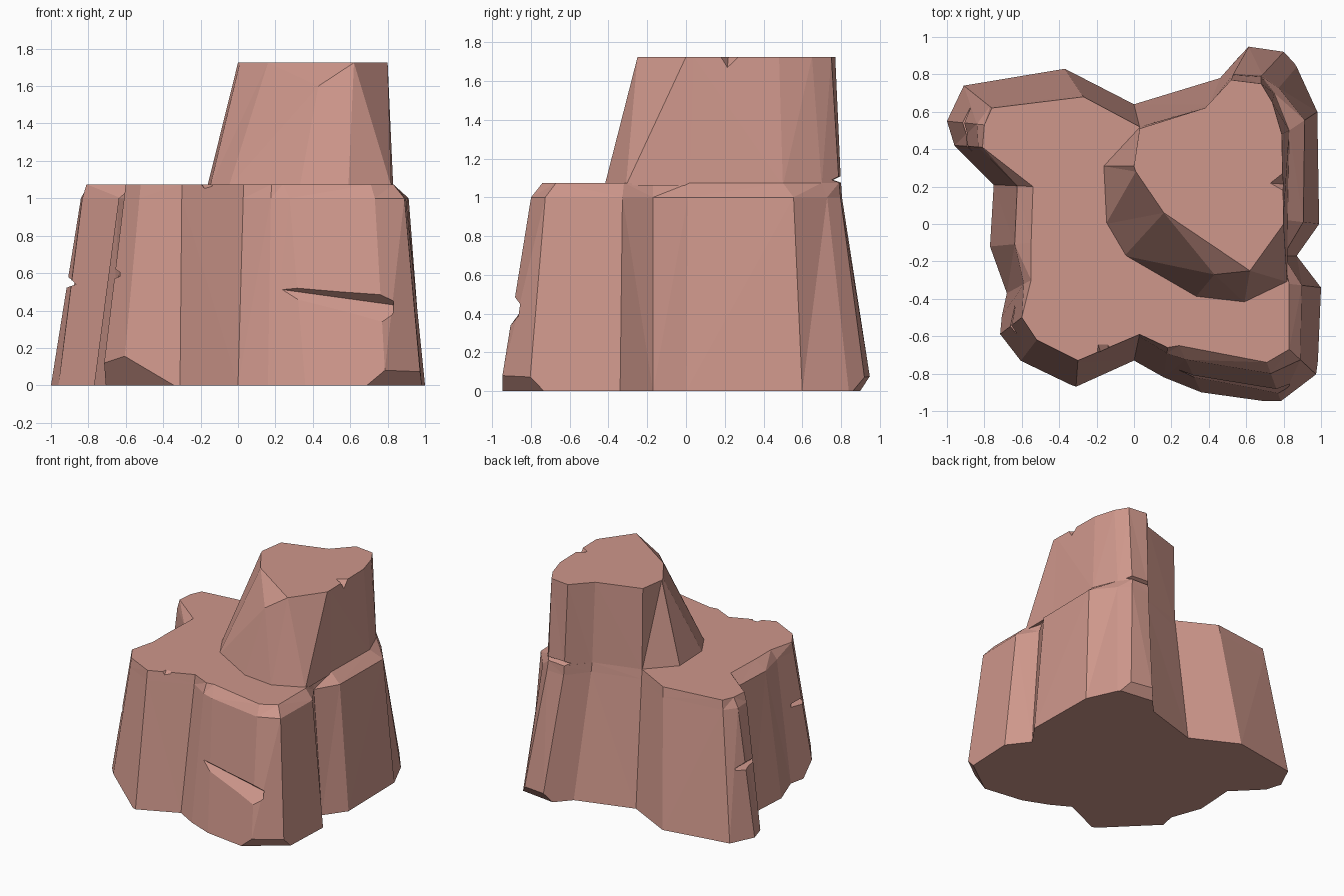
import bpy, bmesh
from mathutils import Vector

if "Cube" in bpy.data.objects:
    bpy.data.objects.remove(bpy.data.objects["Cube"])

mat = bpy.data.materials.new("pink_stone")
mat.diffuse_color = (0.62, 0.31, 0.26, 1)
mat.use_nodes = True
mat.node_tree.nodes["Principled BSDF"].inputs["Base Color"].default_value = mat.diffuse_color


def to_object(bm, name):
    bmesh.ops.recalc_face_normals(bm, faces=bm.faces)
    me = bpy.data.meshes.new(name)
    bm.to_mesh(me)
    bm.free()
    ob = bpy.data.objects.new(name, me)
    bpy.context.collection.objects.link(ob)
    me.materials.append(mat)
    return ob


def loft(rings):
    """Skin a stack of rings and cap both ends; returns bmesh, rings, top cap."""
    bm = bmesh.new()
    vs = [[bm.verts.new(p) for p in r] for r in rings]
    for a, b in zip(vs, vs[1:]):
        n = len(a)
        for i in range(n):
            j = (i + 1) % n
            bm.faces.new((a[i], a[j], b[j], b[i]))
    bm.faces.new(vs[0][::-1])
    return bm, vs, bm.faces.new(vs[-1])


def chip(ob, pts):
    """Cut a convex wedge out of the rock."""
    bm = bmesh.new()
    for p in pts:
        bm.verts.new(p)
    bmesh.ops.convex_hull(bm, input=bm.verts)
    cutter = to_object(bm, "chip_cutter")
    cutter.hide_render = True
    m = ob.modifiers.new("chip", 'BOOLEAN')
    m.operation, m.solver, m.object = 'DIFFERENCE', 'EXACT', cutter
    bpy.context.view_layer.objects.active = ob
    bpy.ops.object.modifier_apply(modifier=m.name)
    bpy.data.objects.remove(cutter)


# Lower tier: ground x, y, top x, y, and how far in the shoulder sits at z = 1
lower = [
    (-1.0, .55, -.80, .53, .8), (-.91, .74, -.76, .62, .93), (-.37, .83, -.27, .68, .93),
    (0, .64, .03, .52, .93), (.46, .78, .40, .63, .95), (.62, .96, .53, .80, .97),
    (.81, .93, .68, .79, .95), (.87, .84, .75, .70, .8), (.98, .60, .83, .50, .45),
    (.99, 0, .82, .02, .5), (.87, -.17, .79, -.17, .9), (1.0, -.34, .83, -.32, .6),
    (.98, -.81, .83, -.67, .6), (.79, -.96, .71, -.74, .73), (.36, -.90, .24, -.65, .7),
    (.16, -.82, .18, -.66, .8), (0, -.73, .03, -.59, .93), (-.31, -.87, -.30, -.73, .93),
    (-.62, -.75, -.52, -.62, .93), (-.73, -.60, -.60, -.50, .93), (-.68, -.37, -.55, -.30, .7),
    (-.77, -.12, -.55, -.10, .6), (-.75, .21, -.54, .20, .6), (-.96, .42, -.81, .41, .85)]
H = 1.075
rings = [[(a, b, 0) for a, b, c, d, f in lower],
         [(a + (c - a) * f, b + (d - b) * f, 1.0) for a, b, c, d, f in lower],
         [(c, d, H) for a, b, c, d, f in lower]]
bm, _, _ = loft(rings)
# Undercut foot corners
for p, q, r in [((.67, -.96, 0), (1.0, -.72, 0), (.80, -.945, .09)),
                ((-.71, -.49, 0), (-.33, -.87, 0), (-.72, -.59, .125)),
                ((.55, .90, 0), (.86, .86, 0), (.62, .95, .08))]:
    p, q, r = map(Vector, (p, q, r))
    n = (q - p).cross(r - p).normalized()
    if n.z > 0:
        n = -n
    bmesh.ops.bisect_plane(bm, geom=bm.verts[:] + bm.edges[:] + bm.faces[:],
                           plane_co=p, plane_no=n, clear_outer=True)
    bmesh.ops.holes_fill(bm, edges=[e for e in bm.edges if e.is_boundary])
bmesh.ops.triangulate(bm, faces=[f for f in bm.faces if len(f.verts) == 4])
base = to_object(bm, "lower_rock")

# Upper tier: base x, y and top x, y
upper = [
    (-.165, .31, 0, .31), (.03, .52, .03, .51), (.40, .63, .38, .62), (.53, .80, .52, .77),
    (.68, .79, .68, .75), (.75, .70, .74, .65), (.83, .50, .79, .48), (.82, .02, .80, .04),
    (.82, -.31, .80, 0), (.59, -.42, .62, -.25), (.33, -.39, .40, -.10),
    (-.05, -.17, .16, .06), (-.15, 0, .01, .28)]
bm, vs, cap = loft([[(a, b, 1.06) for a, b, c, d in upper],
                    [(c, d, 1.725) for a, b, c, d in upper]])
top = vs[1]
bmesh.utils.face_split(cap, top[9], top[11])
top[10].co = (.43, -.27, 1.6)
bmesh.ops.triangulate(bm, faces=[f for f in bm.faces if len(f.verts) == 4])
peak = to_object(bm, "upper_rock")

# Chips: front groove, front rim, two on the left side
chip(base, [(.14, -.77, .525), (.83, -.83, .43), (.2, -1.05, .72), (.84, -1.05, .60),
            (.2, -1.05, .22), (.84, -1.05, .16)])
chip(base, [(-.14, -.62, 1.09), (-.20, -.62, 1.09), (-.22, -.8, 1.09), (-.03, -.8, 1.09),
            (-.14, -.8, .98)])
chip(base, [(-.865, .36, .54), (-.86, .62, .54), (-1.05, .36, .70), (-1.05, .62, .70),
            (-1.05, .36, .48), (-1.05, .62, .48)])
chip(base, [(-.61, -.58, .59), (-.61, -.44, .59), (-.80, -.62, .72), (-.80, -.40, .72),
            (-.80, -.62, .52), (-.80, -.40, .52)])
# Chips: back seam and right rim of the peak
chip(peak, [(.50, .76, 1.09), (.72, .75, 1.09), (.50, .9, 1.16), (.75, .9, 1.16),
            (.50, .9, 1.04), (.75, .9, 1.04)])
chip(peak, [(.71, .22, 1.74), (.85, .14, 1.74), (.85, .33, 1.74), (.85, .21, 1.63)])
